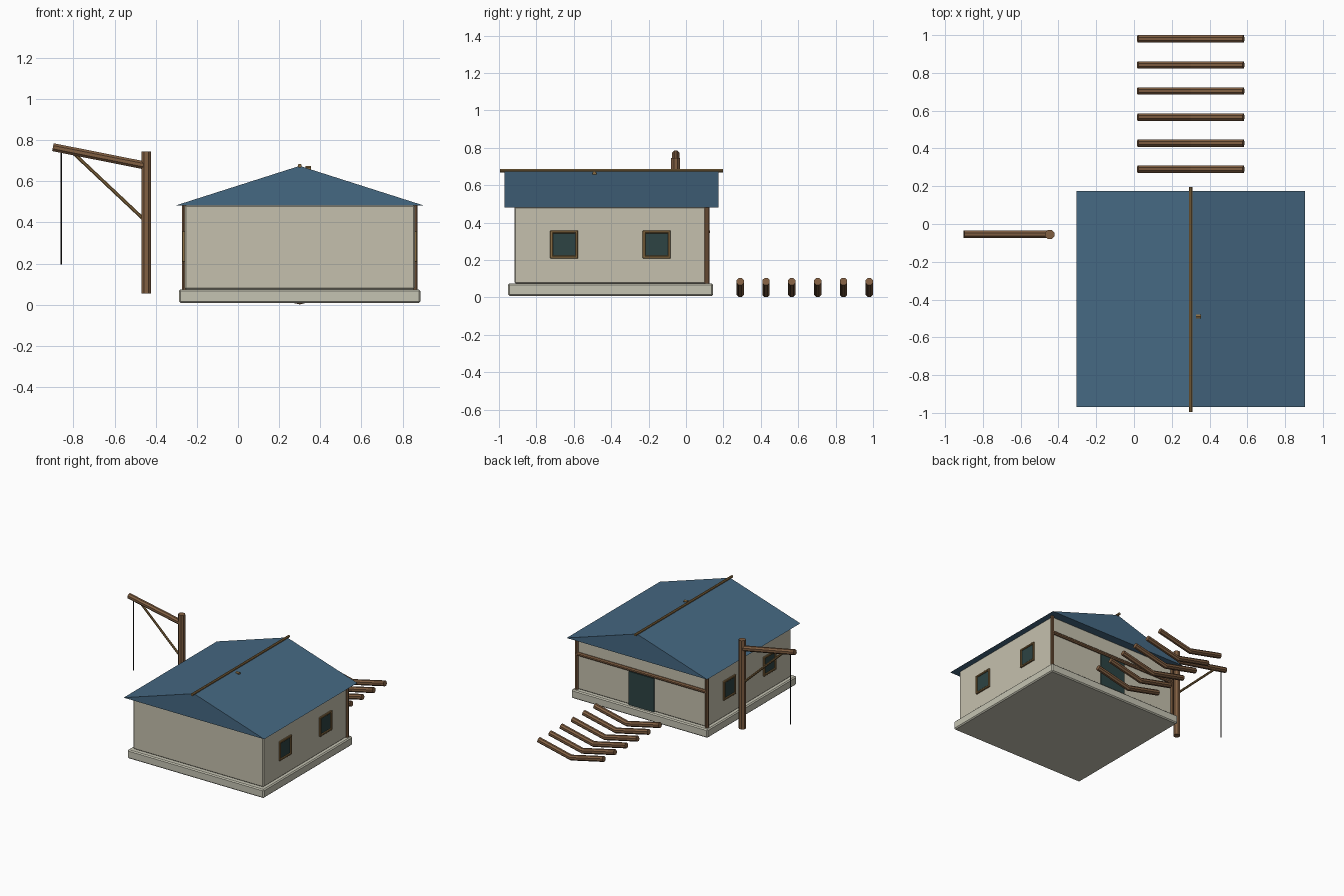
import bpy
import bmesh
import math
from mathutils import Vector

if "Cube" in bpy.data.objects:
    bpy.data.objects.remove(bpy.data.objects["Cube"], do_unlink=True)


def material(name, r, g, b):
    mat = bpy.data.materials.new(name)
    mat.use_nodes = True
    mat.diffuse_color = (r, g, b, 1)
    bsdf = mat.node_tree.nodes["Principled BSDF"]
    bsdf.inputs["Base Color"].default_value = (r, g, b, 1)
    bsdf.inputs["Roughness"].default_value = 0.9
    return mat


PLASTER = material("plaster", 0.56, 0.53, 0.42)
STONE = material("pale stone", 0.56, 0.55, 0.45)
SLATE = material("blue slate", 0.06, 0.14, 0.225)
WOOD = material("brown wood", 0.22, 0.115, 0.055)
TAN = material("tan wood", 0.25, 0.15, 0.055)
GLASS = material("dark teal", 0.026, 0.057, 0.056)
ROPE = material("dark rope", 0.015, 0.014, 0.013)


def finish(name, bm, mat):
    bmesh.ops.recalc_face_normals(bm, faces=bm.faces)
    mesh = bpy.data.meshes.new(name)
    bm.to_mesh(mesh)
    bm.free()
    mesh.materials.append(mat)
    obj = bpy.data.objects.new(name, mesh)
    bpy.context.scene.collection.objects.link(obj)
    return obj


def box(name, low, high, mat, bevel=0):
    """Box between two opposite corners, with optional chamfered edges."""
    low, high = Vector(low), Vector(high)
    bm = bmesh.new()
    bmesh.ops.create_cube(bm, size=1)
    bmesh.ops.scale(bm, vec=high - low, verts=bm.verts)
    bmesh.ops.translate(bm, vec=(low + high) / 2, verts=bm.verts)
    if bevel:
        bmesh.ops.bevel(bm, geom=bm.edges[:], offset=bevel, segments=1, affect='EDGES')
    return finish(name, bm, mat)


def tube(name, points, radius, mat, sides=8):
    """Faceted pole following a path, mitred at the bends."""
    points = [Vector(p) for p in points]
    bm = bmesh.new()
    rings = []
    for i, p in enumerate(points):
        t = (points[min(i + 1, len(points) - 1)] - points[max(i - 1, 0)]).normalized()
        ref = Vector((0, 1, 0)) if abs(t.y) < 0.9 else Vector((0, 0, 1))
        u = (ref - t * ref.dot(t)).normalized()
        v = t.cross(u)
        angles = [math.tau * (k + 0.5) / sides for k in range(sides)]
        rings.append([bm.verts.new(p + radius * (u * math.cos(a) + v * math.sin(a)))
                      for a in angles])
    for a, b in zip(rings, rings[1:]):
        for k in range(sides):
            n = (k + 1) % sides
            bm.faces.new((a[k], a[n], b[n], b[k]))
    bm.faces.new(rings[0])
    bm.faces.new(rings[-1])
    return finish(name, bm, mat)


# House proportions
MID = 0.30
HALF = 0.56
FRONT, BACK = -0.917, 0.112
FLOOR, EAVE, PEAK = 0.075, 0.482, 0.675

# Foundation and walls
box("foundation", (MID - 0.587, -0.952, 0.008), (MID + 0.587, 0.145, FLOOR), STONE, 0.008)
box("walls", (MID - HALF, FRONT, FLOOR), (MID + HALF, BACK, EAVE + 0.002), PLASTER, 0.006)

# Gable roof as a solid triangular prism
bm = bmesh.new()
ends = []
for y in (-0.97, 0.175):
    ends.append([bm.verts.new((MID + x, y, z))
                 for x, z in ((-0.605, EAVE), (0.605, EAVE), (0, PEAK))])
bm.faces.new(ends[0])
bm.faces.new(ends[1])
for k in range(3):
    n = (k + 1) % 3
    bm.faces.new((ends[0][k], ends[0][n], ends[1][n], ends[1][k]))
finish("roof", bm, SLATE)

# Ridge pole and small peg on the roof
tube("ridge_pole", [(MID, -0.995, 0.676), (MID, 0.197, 0.676)], 0.01, TAN)
tube("roof_peg", [(0.328, -0.49, 0.662), (0.356, -0.49, 0.662)], 0.012, TAN, 6)

# Back timbers and door
for side, label in ((-1, "right"), (1, "left")):
    x = MID + side * HALF
    tube("corner_post_" + label, [(x, 0.113, FLOOR), (x, 0.113, EAVE)], 0.014, WOOD)
tube("back_beam", [(MID - HALF, 0.115, 0.352), (MID + HALF, 0.115, 0.352)], 0.014, WOOD)
box("back_door", (MID - 0.108, BACK - 0.01, FLOOR), (MID + 0.108, BACK + 0.009, 0.335), GLASS)

# Framed windows on both side walls
for side, label in ((-1, "right"), (1, "left")):
    wall = MID + side * HALF
    for y, place in ((-0.652, "front"), (-0.157, "back")):
        name = place + "_" + label + "_window"
        z, r, w = 0.283, 0.075, 0.015

        def plate(part, y0, y1, z0, z1, depth, mat, bevel=0):
            xs = sorted((wall - side * 0.005, wall + side * depth))
            box(name + part, (xs[0], y + y0, z + z0), (xs[1], y + y1, z + z1), mat, bevel)

        plate("_pane", -r + w / 2, r - w / 2, -r + w / 2, r - w / 2, 0.004, GLASS)
        for s in (-1, 1):
            a, b = sorted((s * r, s * (r - w)))
            plate("_jamb", a, b, -r, r, 0.012, TAN, 0.003)
            plate("_rail", -r, r, a, b, 0.012, TAN, 0.003)

# Hoist with post, sloping arm, brace and hanging rope
HY = -0.055
tube("hoist_post", [(-0.446, HY, 0.055), (-0.446, HY, 0.745)], 0.026, WOOD)
tube("hoist_arm", [(-0.90, HY, 0.766), (-0.446, HY, 0.676)], 0.021, WOOD)
tube("hoist_brace", [(-0.80, HY, 0.737), (-0.455, HY, 0.412)], 0.009, TAN)
tube("hoist_rope", [(-0.86, HY, 0.75), (-0.86, HY, 0.195)], 0.003, ROPE, 6)

# Row of bent logs behind the house
for i in range(6):
    y = 0.29 + 0.138 * i
    tube("bent_log", [(0.02, y, 0.085), (MID, y, 0.021), (0.58, y, 0.085)], 0.021, WOOD)
